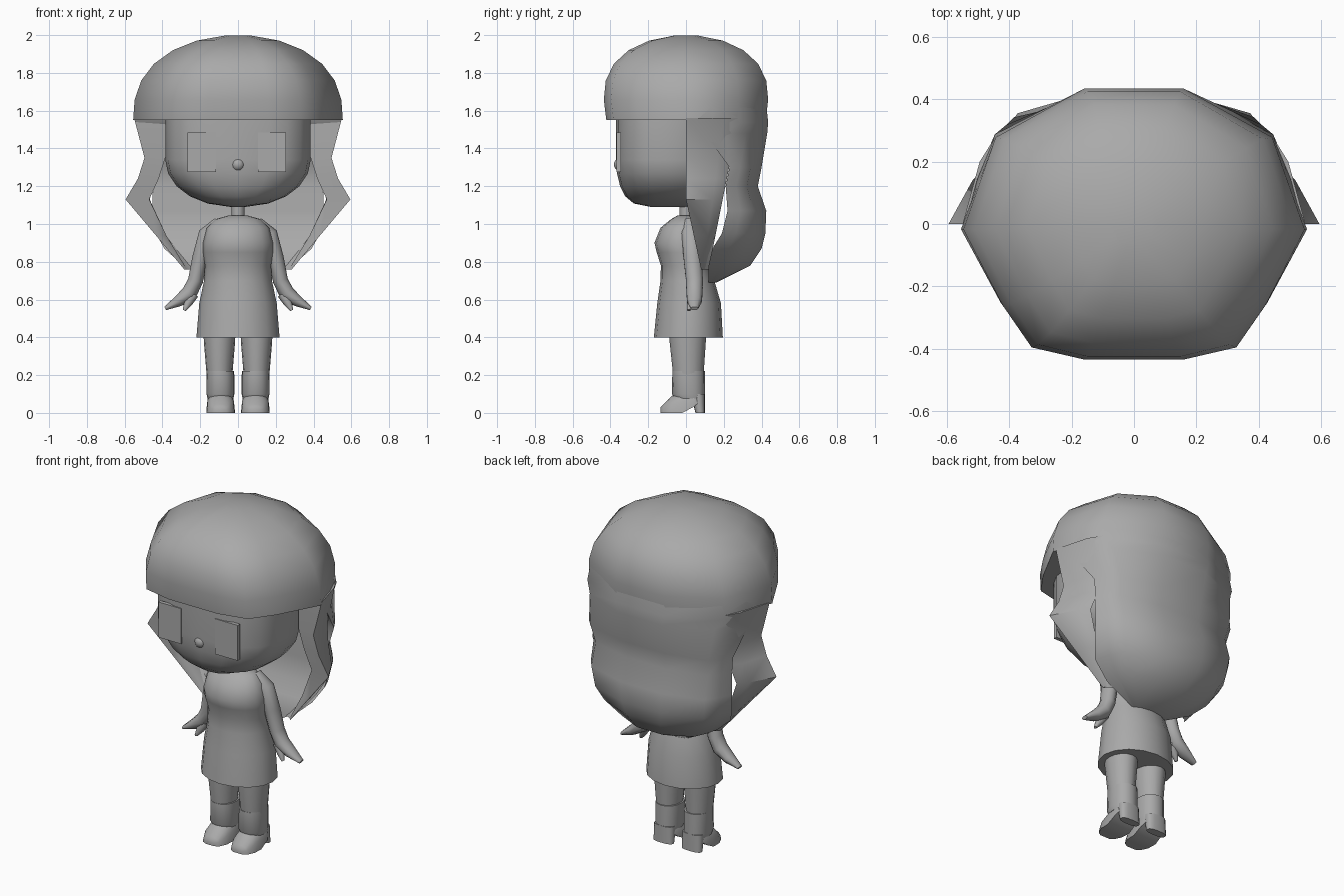
import bpy, bmesh, math
from mathutils import Vector

old = bpy.data.objects.get("Cube")
if old:
    bpy.data.objects.remove(old)

SHADE = (.4, .4, .4, 1)
grey = bpy.data.materials.new("plain_grey")
grey.use_nodes = True
grey.diffuse_color = SHADE
grey.node_tree.nodes["Principled BSDF"].inputs["Base Color"].default_value = SHADE


def finish(name, bm, angle):
    bmesh.ops.recalc_face_normals(bm, faces=bm.faces)
    mesh = bpy.data.meshes.new(name)
    bm.to_mesh(mesh)
    bm.free()
    mesh.materials.append(grey)
    obj = bpy.data.objects.new(name, mesh)
    bpy.context.collection.objects.link(obj)
    bpy.ops.object.select_all(action='DESELECT')
    obj.select_set(True)
    bpy.context.view_layer.objects.active = obj
    bpy.ops.object.shade_smooth_by_angle(angle=math.radians(angle))


def loft(name, rings, angle=55):
    """Skin a list of equal-length point rings and cap both ends."""
    bm = bmesh.new()
    loops = [[bm.verts.new(point) for point in ring] for ring in rings]
    count = len(loops[0])
    for lower, upper in zip(loops, loops[1:]):
        for i in range(count):
            j = (i + 1) % count
            bm.faces.new((lower[i], lower[j], upper[j], upper[i]))
    bm.faces.new(loops[0])
    bm.faces.new(loops[-1])
    finish(name, bm, angle)


def oval(z, front, back, width, x=0, power=2, count=16):
    """Flat superellipse ring at height z, from y = front to y = back."""
    middle, depth = (front + back) / 2, (back - front) / 2
    ring = []
    for i in range(count):
        turn = math.tau * i / count
        c, s = math.cos(turn), math.sin(turn)
        ring.append((x + width * math.copysign(abs(c) ** (2 / power), c),
                     middle + depth * math.copysign(abs(s) ** (2 / power), s), z))
    return ring


def mirror_ring(half):
    """Close a half outline by reflecting it across x = 0."""
    return half + [(-x, y, z) for x, y, z in reversed(half)]


def mirrored(name, build):
    for side, sign in (("left", 1), ("right", -1)):
        build(f"{side}_{name}", sign)


# Domed hair top with an overhanging fringe, faceted in plan
PLAN = [(.29, 1), (.81, .64), (1, -.04), (.77, -.6), (.6, -.91), (.29, -1)]
dome = []
for step in range(7):
    rise = math.sin(math.pi / 2 * step / 6.5)
    z = 1.55 + .45 * rise
    width = .555 * math.sqrt(1 - rise ** 2.5)
    depth = .435 * math.sqrt(1 - abs((z - 1.66) / .34) ** 2.5)
    dome.append(mirror_ring([(x * width, y * depth, z) for x, y in PLAN]))
loft("hair_top", dome, 60)


# Long hair at the back, following the dome and tucked in at the nape
def back_ring(z, width, front, back):
    depth = back - front
    return mirror_ring([(.29 * width, back, z), (.82 * width, front + .66 * depth, z),
                        (.93 * width, front + .33 * depth, z), (width, front, z)])


loft("back_hair", [back_ring(*section) for section in [
    (1.67, .52, 0, .42), (1.54, .545, 0, .435), (1.48, .5, .1, .43),
    (1.3, .47, .23, .4), (1.2, .45, .21, .38), (1.07, .455, .22, .425),
    (.95, .435, .19, .42), (.87, .39, .14, .4), (.78, .29, .12, .34),
    (.69, .12, .12, .16)]], 60)


# Side locks: flaring front corner, back edge rooted in the back hair, tapering tip
def lock(name, sign):
    rings = []
    for z, outer, inner in [(1.56, .55, .385), (1.35, .495, .385), (1.24, .53, .42),
                            (1.13, .595, .47), (.94, .435, .38), (.76, .285, .27)]:
        fall = (1.56 - z) / .8
        front = .08 * max(0, (1.13 - z) / .37)
        edge = min(outer, outer / 2 + .22)
        corners = [(outer, front), (edge, .2 - .11 * fall),
                   (edge - .05, .28 - .16 * fall), (inner, front + .02)]
        rings.append([(sign * x, y, z) for x, y in corners])
    loft(name, rings, 50)


mirrored("hair_lock", lock)

# Head: straight cheeks over a rounded jaw with a flat underside
head = [oval(1.55, -.37, .21, .385, power=2.8, count=20)]
for step in range(6):
    turn = math.radians(17 * step)
    depth = .29 * math.cos(turn) ** .4
    head.append(oval(1.34 - .25 * math.sin(turn), -.08 - depth, -.08 + depth,
                     .385 * math.cos(turn) ** .9, power=2.8 - step / 6, count=20))
loft("head", head)


# Eyes: thin upright plates
def eye(name, sign):
    bm = bmesh.new()
    bmesh.ops.create_cube(bm, size=1)
    bmesh.ops.scale(bm, verts=bm.verts, vec=(.15, .022, .21))
    bmesh.ops.translate(bm, verts=bm.verts, vec=(sign * .186 - .006, -.356, 1.38))
    finish(name, bm, 30)


mirrored("eye", eye)

# Nose
bm = bmesh.new()
bmesh.ops.create_uvsphere(bm, u_segments=12, v_segments=8, radius=.037)
bmesh.ops.translate(bm, verts=bm.verts, vec=(0, -.345, 1.315))
finish("nose", bm, 60)

# Neck and dress
loft("neck", [oval(z, -.035, .035, .035, count=10) for z in (1, 1.12)])
loft("dress", [oval(*section) for section in [
    (1.045, -.045, .04, .05), (1.025, -.08, .065, .12), (.98, -.135, .09, .165),
    (.9, -.167, .115, .185), (.85, -.155, .12, .185), (.78, -.133, .125, .175),
    (.7, -.135, .15, .18), (.58, -.152, .185, .205), (.4, -.17, .195, .22)]])


def tube(name, sign, path):
    """Sweep a ring along an x-z path of (x, y, z, radius in plane, radius in y)."""
    points = [Vector(node[:3]) for node in path]
    last = len(points) - 1
    rings = []
    for i, (*_, radius, depth) in enumerate(path):
        along = points[min(i + 1, last)] - points[max(i - 1, 0)]
        across = along.cross(Vector((0, 1, 0))).normalized()
        ring = []
        for k in range(10):
            turn = math.tau * k / 10
            p = points[i] + across * radius * math.cos(turn)
            ring.append((sign * p.x, p.y + depth * math.sin(turn), p.z))
        rings.append(ring)
    loft(name, rings, 60)


# Arms running into hands, plus thumbs
mirrored("arm", lambda name, sign: tube(name, sign, [
    (.1, .02, 1.01, .03, .04), (.165, .025, .945, .045, .05), (.2, .035, .82, .042, .05),
    (.225, .045, .7, .04, .047), (.257, .045, .635, .042, .045),
    (.315, .045, .592, .03, .04), (.385, .045, .553, .01, .02)]))
mirrored("thumb", lambda name, sign: tube(name, sign, [
    (.235, .035, .63, .028, .025), (.265, .025, .58, .022, .02),
    (.285, .015, .543, .008, .01)]))

# Legs, boot shafts and heels
mirrored("leg", lambda name, sign: loft(name, [
    oval(z, front, back, width, sign * .098) for z, front, back, width in [
        (.45, -.09, .11, .085), (.38, -.087, .105, .083), (.2, -.068, .093, .068)]]))
mirrored("boot_shaft", lambda name, sign: loft(name, [
    oval(z, front, .1, width, sign * .093, 2.2) for z, front, width in [
        (.222, -.072, .073), (.1, -.075, .074), (.075, -.06, .068)]]))
mirrored("boot_heel", lambda name, sign: loft(name, [
    oval(z, .05 - z / 4, .1, .063, sign * .093, 2.6) for z in (0, .05, .1)]))


# Boot foot: domed sections from toe to ankle, with a raised arch
def foot(name, sign):
    rings = []
    for step in range(-3, 4):
        y = -.02 + .115 * math.sin(math.pi / 2 * step / 3)
        low = max(0, .8 * y)
        high = min(.12, .165 + y)
        width = .076 * math.sqrt(1 - ((y + .02) / .12) ** 4)
        ring = []
        for k in range(9):
            turn = math.pi * k / 8
            lift = max(0, math.sin(turn)) ** .7
            ring.append((sign * .092 + width * math.cos(turn), y, low + (high - low) * lift))
        rings.append(ring)
    loft(name, rings)


mirrored("boot_foot", foot)
